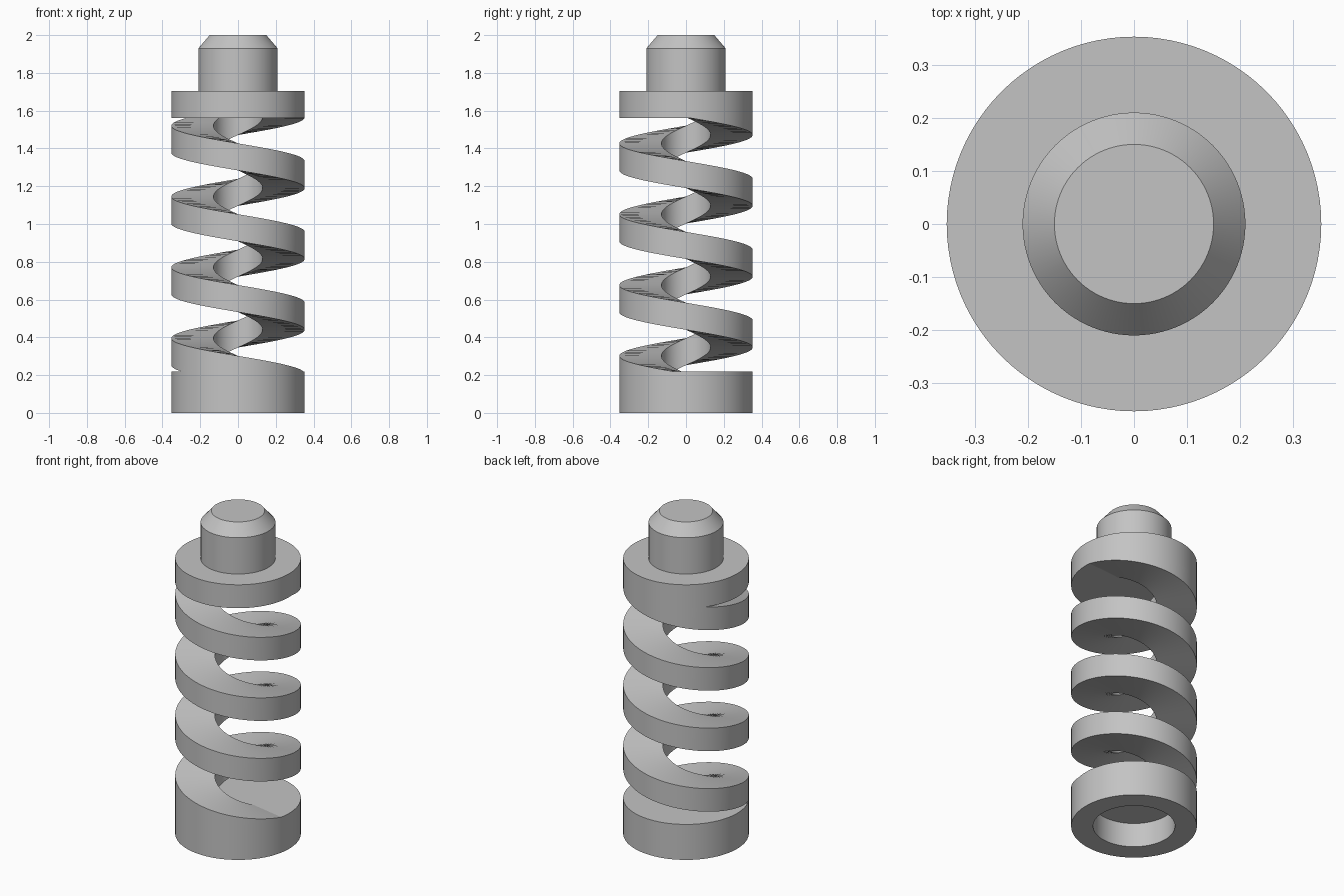
import bpy
import bmesh
from math import sin, cos, pi, radians
from mathutils import Vector

cube = bpy.data.objects.get("Cube")
if cube:
    bpy.data.objects.remove(cube, do_unlink=True)

SEGMENTS = 96
OUTER, INNER = 0.353, 0.13      # coil radii
PITCH, HEIGHT, TURNS = 0.375, 0.143, 4
COIL_START = 1.565              # underside of the coil at its upper end
COIL_MIN, COIL_MAX = 0.16, 1.69  # keeps the coil ends inside the solid caps

grey = bpy.data.materials.new("plain grey")
grey.use_nodes = True
colour = (0.55, 0.55, 0.55, 1)
grey.diffuse_color = colour
grey.node_tree.nodes["Principled BSDF"].inputs["Base Color"].default_value = colour


def finish(name, bm):
    """Turn a bmesh into a shaded object."""
    bmesh.ops.recalc_face_normals(bm, faces=bm.faces)
    mesh = bpy.data.meshes.new(name)
    bm.to_mesh(mesh)
    bm.free()
    mesh.materials.append(grey)
    obj = bpy.data.objects.new(name, mesh)
    bpy.context.collection.objects.link(obj)
    bpy.ops.object.select_all(action="DESELECT")
    obj.select_set(True)
    bpy.context.view_layer.objects.active = obj
    bpy.ops.object.shade_smooth_by_angle(angle=radians(30))


def lathe(name, profile):
    """Revolve (radius, z) points around the vertical axis."""
    bm = bmesh.new()
    verts = [bm.verts.new((r, 0, z)) for r, z in profile]
    edges = [bm.edges.new(pair) for pair in zip(verts, verts[1:])]
    bmesh.ops.spin(bm, geom=verts + edges, cent=(0, 0, 0), axis=(0, 0, 1),
                   angle=2 * pi, steps=SEGMENTS, use_merge=False)
    bmesh.ops.remove_doubles(bm, verts=bm.verts, dist=0.0001)
    finish(name, bm)


# Base with a round socket underneath
lathe("socket_base", [(0, 0.15), (0.23, 0.15), (0.23, 0), (OUTER, 0),
                      (OUTER, 0.22), (0, 0.22)])

# Upper flange with its chamfered peg
lathe("flange_and_peg", [(0, 1.56), (OUTER, 1.56), (OUTER, 1.705), (0.21, 1.705),
                         (0.21, 1.93), (0.15, 2), (0, 2)])

# Descending coil with a rectangular section
bm = bmesh.new()
rings = []
for i in range(TURNS * SEGMENTS + 1):
    turn = i / SEGMENTS
    angle = turn * 2 * pi
    low = COIL_START - PITCH * turn
    top = min(low + HEIGHT, COIL_MAX)
    low = max(low, COIL_MIN)
    rings.append([bm.verts.new(Vector((r * cos(angle), r * sin(angle), z)))
                  for r, z in ((INNER, low), (OUTER, low), (OUTER, top), (INNER, top))])
for a, b in zip(rings, rings[1:]):
    for k in range(4):
        n = (k + 1) % 4
        bm.faces.new((a[k], a[n], b[n], b[k]))
bm.faces.new(rings[0])
bm.faces.new(rings[-1])
finish("spring_coil", bm)
